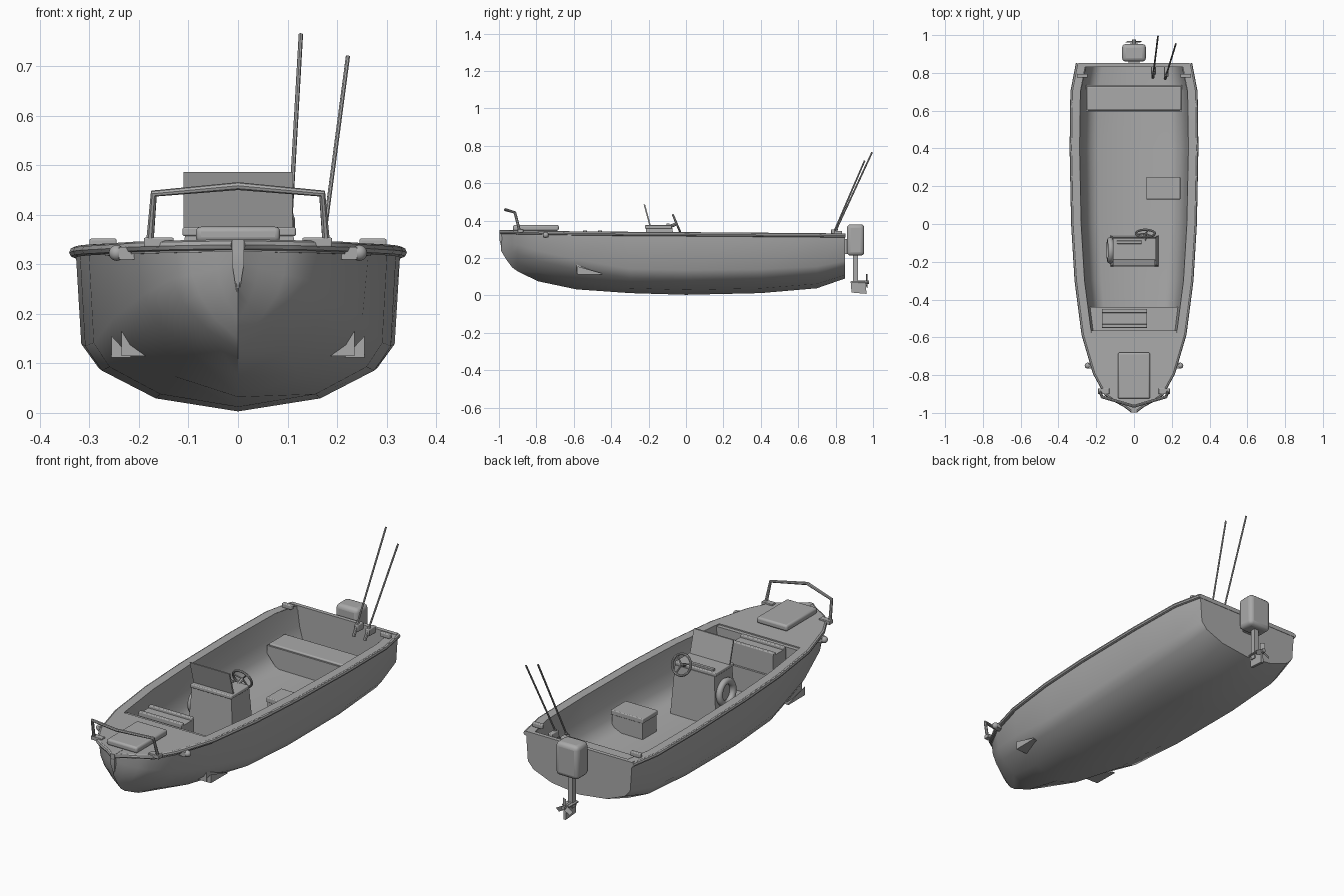
import bpy, bmesh, math
from mathutils import Vector

if "Cube" in bpy.data.objects:
    bpy.data.objects.remove(bpy.data.objects["Cube"], do_unlink=True)

GREY = bpy.data.materials.new("plain grey")
GREY.use_nodes = True
GREY.diffuse_color = (0.4, 0.4, 0.4, 1)
GREY.node_tree.nodes["Principled BSDF"].inputs["Base Color"].default_value = (0.4, 0.4, 0.4, 1)


def finish(obj, angle=40, bevel=0):
    obj.data.materials.clear()
    obj.data.materials.append(GREY)
    bpy.ops.object.select_all(action="DESELECT")
    obj.select_set(True)
    bpy.context.view_layer.objects.active = obj
    if bevel:
        mod = obj.modifiers.new("round edges", "BEVEL")
        mod.width, mod.segments = bevel, 3
    if obj.type == "CURVE":
        bpy.ops.object.convert(target="MESH")
    bpy.ops.object.shade_smooth_by_angle(angle=math.radians(angle))
    return obj


def from_bmesh(name, bm, **kw):
    bmesh.ops.recalc_face_normals(bm, faces=bm.faces)
    mesh = bpy.data.meshes.new(name)
    bm.to_mesh(mesh)
    bm.free()
    obj = bpy.data.objects.new(name, mesh)
    bpy.context.collection.objects.link(obj)
    return finish(obj, **kw)


def loft(name, rings, caps=(), close=False, **kw):
    bm = bmesh.new()
    rows = [[bm.verts.new(p) for p in ring] for ring in rings]
    for a, b in zip(rows, rows[1:]):
        n = len(a)
        for i in range(n if close else n - 1):
            j = (i + 1) % n
            bm.faces.new((a[i], a[j], b[j], b[i]))
    for c in caps:
        bm.faces.new(rows[c])
    return from_bmesh(name, bm, **kw)


def box(name, x, y, z, bevel=0, taper=1):
    def ring(h, s):
        cx, cy = sum(x) / 2, sum(y) / 2
        return [(cx + (px - cx) * s, cy + (py - cy) * s, h)
                for px, py in ((x[0], y[0]), (x[1], y[0]), (x[1], y[1]), (x[0], y[1]))]
    return loft(name, [ring(z[0], 1), ring(z[1], taper)], (0, -1), True, bevel=bevel)


def tube(name, points, radius, sides=8, cyclic=False):
    curve = bpy.data.curves.new(name, "CURVE")
    curve.dimensions = "3D"
    curve.bevel_depth, curve.bevel_resolution = radius, max(0, sides // 2 - 2)
    curve.use_fill_caps = True
    spline = curve.splines.new("POLY")
    spline.points.add(len(points) - 1)
    for sp, p in zip(spline.points, points):
        sp.co = (*p, 1)
    spline.use_cyclic_u = cyclic
    obj = bpy.data.objects.new(name, curve)
    bpy.context.collection.objects.link(obj)
    return finish(obj)


def ring_points(center, radius, normal, count=28):
    n = Vector(normal).normalized()
    u = n.orthogonal().normalized()
    v = n.cross(u)
    return [Vector(center) + radius * (math.cos(a) * u + math.sin(a) * v)
            for a in (math.tau * i / count for i in range(count))]


def mirrored(half):
    return [(-x, y, z) for x, y, z in reversed(half[1:])] + half


# Hull stations: position, half beam, keel height, sheer height
STATIONS = [(-.99, .006, .24, .345), (-.96, .045, .19, .345), (-.93, .10, .15, .344),
            (-.9, .145, .128, .343), (-.79, .205, .075, .341), (-.585, .265, .032, .337),
            (-.3, .302, .012, .335), (0, .32, .003, .333), (.4, .328, .012, .33),
            (.7, .324, .038, .328), (.85, .295, .09, .325)]
MID = ((0, 0), (.52, .08), (.86, .25), (.965, .4), (1, 1))
BOW = ((0, 0), (.45, .2), (.78, .45), (.93, .66), (1, 1))


def outer(y, b, keel, sheer):
    t = min(1, max(0, (-.3 - y) / .6))
    return mirrored([(b * (m[0] + t * (w[0] - m[0])), y,
                      keel + (sheer - keel) * (m[1] + t * (w[1] - m[1])))
                     for m, w in zip(MID, BOW)])


def inner(y, b, keel, sheer):
    b -= .04
    y = min(y, .835)
    return mirrored([(0, y, .115), (.66 * b, y, .117), (.80 * b, y, .135),
                     (.89 * b, y, .17), (.95 * b, y, .23), (b, y, sheer + .004)])


loft("hull", [outer(*s) for s in STATIONS], (-1,), angle=50)
cockpit = STATIONS[5:]
loft("cockpit_liner", [inner(*s) for s in cockpit], (0, -1), angle=50)

# Gunwales, transom cap, foredeck and rub rail
for side, name in ((1, "left"), (-1, "right")):
    loft(name + "_gunwale", [[(side * b, y, z - .012), (side * (b + .006), y, z + .004),
                              (side * (b - .04), y, z + .004)] for y, b, k, z in cockpit])
    tube(name + "_rub_rail", [(side * (b + .002), y, z - .006) for y, b, k, z in STATIONS], .011)
box("transom_cap", (-.295, .295), (.832, .852), (.31, .331))
loft("foredeck", [[(-b - .004, y, z - .02), (-b - .004, y, z + .004), (b + .004, y, z + .004),
                   (b + .004, y, z - .02)] for y, b, k, z in STATIONS[:6]], (0, -1), True)
box("foredeck_hatch", (-.085, .085), (-.925, -.68), (.345, .376), bevel=.01)
box("bow_roller", (-.012, .012), (-.997, -.93), (.32, .35))
loft("bow_anchor", [[(-w, y, z), (w, y, z), (w, y + .03, z), (-w, y + .03, z)]
                    for w, y, z in ((.003, -.985, .245), (.012, -.998, .3), (.012, -.998, .325))],
     (0, -1), True)

# Bow rail with feet
posts = [(.178, -.89, .345), (.17, -.915, .443), (0, -.965, .458)]
tube("bow_rail", [(-x, y, z) for x, y, z in posts[:2]] + posts[::-1], .008)
for s in (-1, 1):
    box("bow_rail_foot", sorted((s * .13, s * .19)), (-.9, -.87), (.335, .354), bevel=.003)
    box("stern_cleat", sorted((s * .245, s * .3)), (.775, .795), (.33, .352), bevel=.004)
    # Navigation light
    bm = bmesh.new()
    bmesh.ops.create_uvsphere(bm, u_segments=16, v_segments=10, radius=.016)
    bmesh.ops.translate(bm, verts=bm.verts, vec=(s * .245, -.75, .323))
    from_bmesh("navigation_light", bm)
    box("light_bracket", sorted((s * .2, s * .24)), (-.765, -.735), (.31, .335))
    # Spray wedge on the bottom
    loft("spray_wedge", [[(s * .255, -.58, .155), (s * .255, -.58, .112), (s * .215, -.58, .112)],
                         [(s * .256, -.45, .118), (s * .256, -.45, .112), (s * .235, -.45, .112)]],
         (0, -1), True)

# Forward bench with locker
box("forward_bench", (-.235, .235), (-.585, -.44), (.115, .235))
box("forward_bench_back", (-.235, .235), (-.59, -.565), (.2, .335))
box("forward_locker", (-.17, .07), (-.55, -.45), (.22, .335))
for y in (-.54, -.46):
    box("locker_lip", (-.17, .07), (y - .01, y + .01), (.33, .348), bevel=.004)

# Aft bench follows the curve of the liner
bench = [(-.255, .22), (-.255, .18), (-.2, .115), (.2, .115), (.255, .18), (.255, .22)]
loft("aft_bench", [[(x, y, z) for x, z in bench] for y in (.595, .735)], (0, -1), True)
box("aft_bench_cushion", (-.25, .25), (.602, .728), (.215, .23), bevel=.006)
box("cooler", (.07, .24), (.135, .245), (.112, .2))
box("cooler_lid", (.065, .245), (.13, .25), (.198, .222), bevel=.004)

# Steering console
box("console", (-.125, .13), (-.225, -.06), (.112, .36), taper=.86)
box("console_top", (-.112, .117), (-.22, -.075), (.357, .375), bevel=.004)
loft("windscreen", [[(-.11, y, z), (.11, y, z), (.11, y + .008, z), (-.11, y + .008, z)]
                    for y, z in ((-.195, .37), (-.227, .487))], (0, -1), True)
box("dashboard_bar", (-.09, .04), (-.105, -.088), (.372, .385), bevel=.003)
hub, tilt = Vector((.06, -.05, .383)), Vector((0, .92, .39))
rim = ring_points(hub, .05, tilt)
tube("steering_wheel", rim, .006, cyclic=True)
tube("steering_column", [hub, hub - tilt * .06], .009)
for i in (0, 9, 19):
    tube("wheel_spoke", [hub, rim[i]], .004)
tube("life_ring", ring_points((-.126, -.14, .26), .054, (-1, 0, .07), 32), .016, 12, True)

# Fishing rods and holders
for a, b in (((.1, .775, .29), (.127, .995, .765)), ((.165, .77, .29), (.222, .955, .72))):
    a, b = Vector(a), Vector(b)
    tube("fishing_rod", [a, b], .0045)
    tube("rod_grip", [a, a.lerp(b, .14)], .008)
    seat = a.lerp(b, .12)
    box("rod_holder", (seat.x - .012, seat.x + .012), (seat.y - .012, .835),
        (.31, .345), bevel=.004)

# Outboard motor
box("motor_cowling", (-.063, .063), (.86, .953), (.212, .38), bevel=.02)
box("motor_bracket", (-.03, .03), (.845, .9), (.22, .3))
box("motor_leg", (-.012, .012), (.893, .92), (.05, .23))
box("cavitation_plate", (-.022, .022), (.885, .955), (.07, .076))
loft("motor_skeg", [[(x, .88, .075), (x, .96, .075), (x, .965, .008), (x, .885, .015)]
                    for x in (-.007, .007)], (0, -1), True)
tube("propeller_hub", [(0, .92, .07), (0, .978, .07)], .01)
for i in range(3):
    ang = math.radians(90 + 120 * i)
    c, s = math.cos(ang), math.sin(ang)
    loft("propeller_blade", [[(r * c - w * s, .966 + d, .07 + r * s + w * c)
                              for w, d in ((-.011, -.004), (.011, .004))] for r in (.005, .03, .045)])
